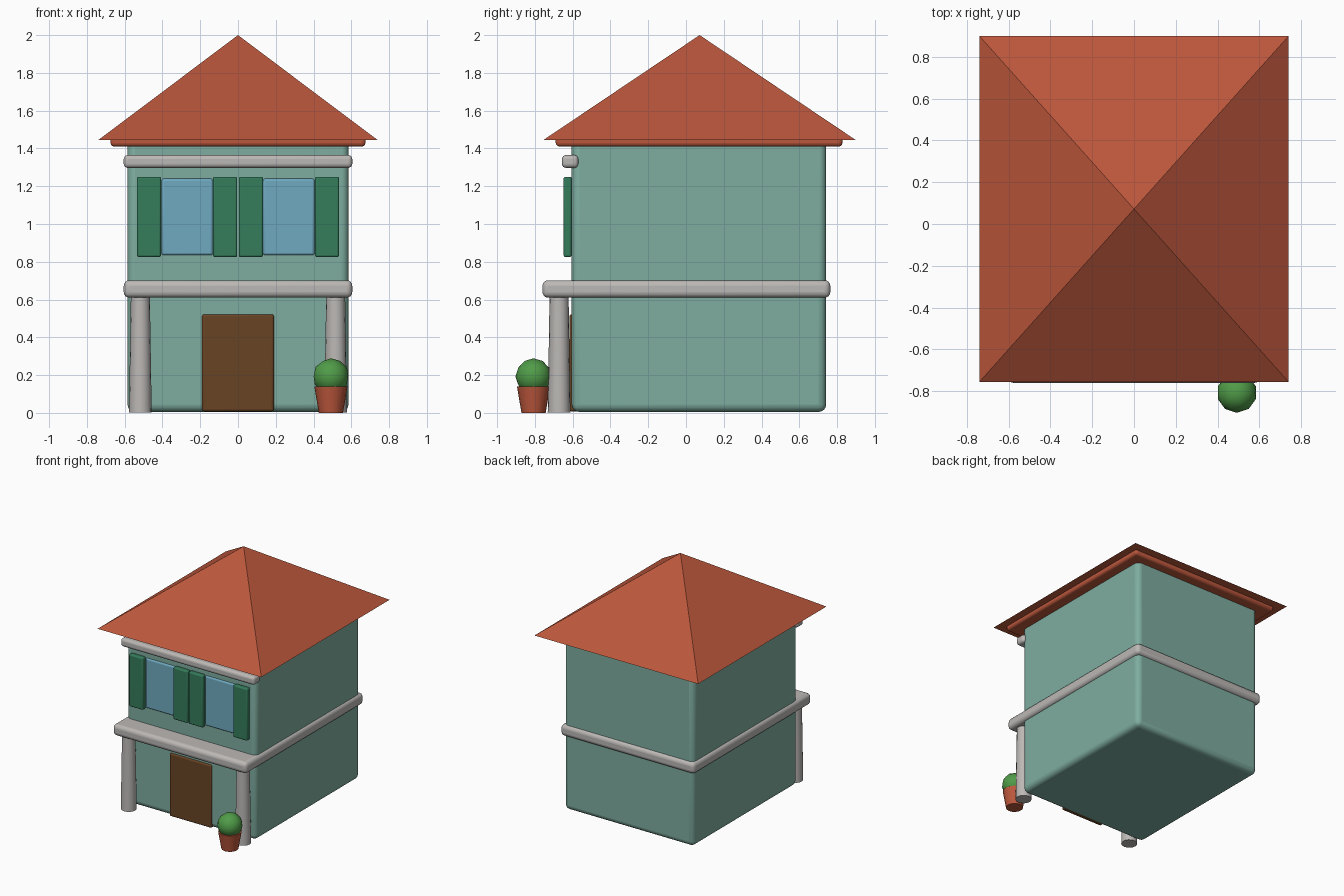
import bpy, math
from mathutils import Matrix

cube = bpy.data.objects.get("Cube")
if cube:
    bpy.data.objects.remove(cube, do_unlink=True)


def material(name, r, g, b):
    m = bpy.data.materials.new(name)
    m.use_nodes = True
    m.diffuse_color = (r, g, b, 1)
    m.node_tree.nodes["Principled BSDF"].inputs["Base Color"].default_value = (r, g, b, 1)
    return m


WALL = material("sage wall", 0.21, 0.42, 0.35)
TILE = material("terracotta", 0.50, 0.095, 0.045)
TRIM = material("pale stone", 0.50, 0.48, 0.465)
WOOD = material("brown wood", 0.14, 0.057, 0.018)
GLASS = material("blue glass", 0.16, 0.40, 0.53)
SHUTTER = material("shutter green", 0.035, 0.20, 0.105)
LEAF = material("leaf green", 0.08, 0.33, 0.065)


def finish(name, mat, smooth_angle=None):
    ob = bpy.context.object
    ob.name = ob.data.name = name
    ob.data.materials.append(mat)
    if smooth_angle:
        bpy.ops.object.shade_smooth_by_angle(angle=math.radians(smooth_angle))
    return ob


def box(name, mat, x, y, z, bevel, segments=3):
    """Rounded box spanning the given (low, high) ranges."""
    bpy.ops.mesh.primitive_cube_add(size=1)
    spans = (x, y, z)
    mid = [(a + b) / 2 for a, b in spans]
    size = [b - a for a, b in spans]
    mesh = bpy.context.object.data
    mesh.transform(Matrix.Translation(mid) @ Matrix.Diagonal((*size, 1)))
    ob = finish(name, mat, 40)
    mod = ob.modifiers.new("Rounded edges", "BEVEL")
    mod.width = bevel
    mod.segments = segments
    return ob


def taper(name, mat, x, y, z, r_low, r_high, sides=16):
    """Upright tapered cylinder."""
    bpy.ops.mesh.primitive_cone_add(vertices=sides, radius1=r_low, radius2=r_high,
                                    depth=z[1] - z[0], location=(x, y, (z[0] + z[1]) / 2))
    return finish(name, mat, 40)


# House body and stone bands
box("house_body", WALL, (-0.585, 0.585), (-0.605, 0.742), (0.005, 1.45), 0.04, 4)
box("floor_band", TRIM, (-0.605, 0.605), (-0.76, 0.764), (0.61, 0.702), 0.03, 4)
box("upper_trim", TRIM, (-0.605, 0.605), (-0.657, -0.57), (1.297, 1.365), 0.022, 4)

# Pyramid roof on its eave slab
box("eave_slab", TILE, (-0.675, 0.675), (-0.69, 0.828), (1.41, 1.47), 0.02)
bpy.ops.mesh.primitive_cone_add(vertices=4, radius1=math.sqrt(0.5), depth=1)
bpy.context.object.data.transform(
    Matrix.Translation((0, 0.072, 1.722)) @ Matrix.Diagonal((1.48, 1.656, 0.556, 1))
    @ Matrix.Rotation(math.pi / 4, 4, "Z"))
finish("roof", TILE)

# Door
box("door", WOOD, (-0.19, 0.19), (-0.617, -0.56), (0.008, 0.522), 0.012)

# Windows with a shutter on each side, and porch posts
for side, s in (("right", -1), ("left", 1)):
    def span(a, b):
        return tuple(sorted((a * s, b * s)))
    box(side + "_window", GLASS, span(0.133, 0.405), (-0.618, -0.57), (0.835, 1.24), 0.012)
    for part, lo, hi in (("inner", 0.004, 0.133), ("outer", 0.407, 0.535)):
        box(f"{side}_{part}_shutter", SHUTTER, span(lo, hi), (-0.648, -0.606),
            (0.825, 1.25), 0.01)
    taper(side + "_post", TRIM, 0.517 * s, -0.672, (0.003, 0.64), 0.06, 0.05)

# Potted shrub
taper("plant_pot", TILE, 0.492, -0.807, (0, 0.14), 0.064, 0.088)
bpy.ops.mesh.primitive_ico_sphere_add(subdivisions=2, radius=0.096,
                                      location=(0.492, -0.807, 0.193))
finish("shrub", LEAF, 60)
